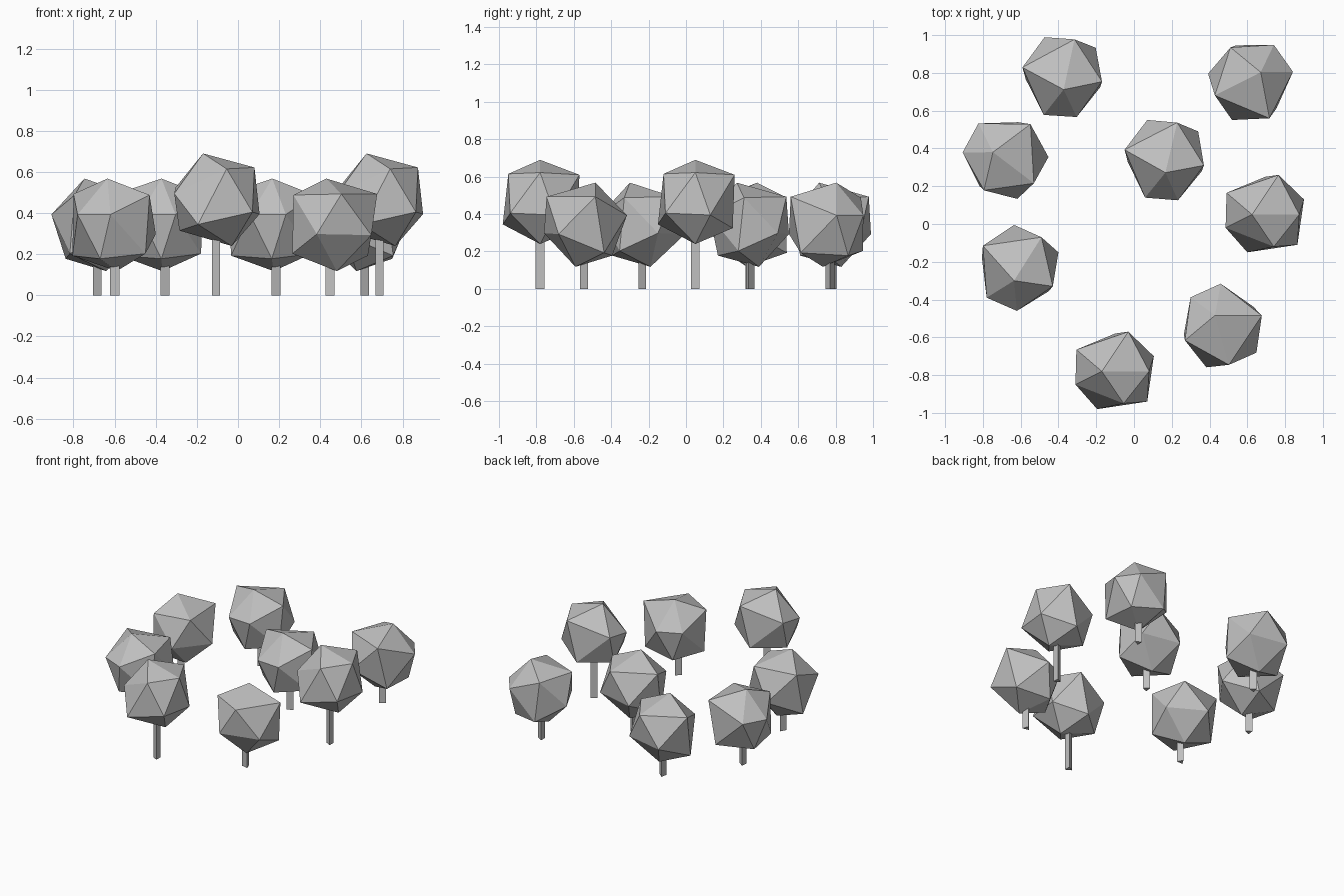
import bpy
import bmesh
from math import radians
from mathutils import Matrix, Vector

cube = bpy.data.objects.get("Cube")
if cube:
    bpy.data.objects.remove(cube, do_unlink=True)

# One flat grey for everything
grey = bpy.data.materials.new("light grey")
grey.use_nodes = True
colour = (0.53, 0.53, 0.53, 1.0)
grey.diffuse_color = colour
grey.node_tree.nodes["Principled BSDF"].inputs["Base Color"].default_value = colour

# Uneven twelve-cornered crowns: tip, upper ring, lower ring, underside
SHORT_CROWN = [
    (-.035, -.06, .225),
    (.11, .17, .15), (-.20, .125, .15), (-.18, -.15, .05), (-.02, -.22, .05), (.17, -.09, .145),
    (-.07, -.155, -.165), (.15, -.115, -.14), (.20, .09, -.045), (-.035, .235, -.05), (-.205, .06, -.15),
    (.01, .05, -.225),
]
TALL_CROWN = [
    (-.07, 0, .225),
    (.18, 0, .157), (.07, .21, .145), (-.205, .115, .058), (-.21, -.07, .03), (.045, -.17, .15),
    (-.185, .04, -.15), (-.095, -.2, -.12), (.17, -.16, -.06), (.205, .08, -.07), (0, .2, -.14),
    (.07, 0, -.225),
]


def add_object(name, bm, location, turn):
    bmesh.ops.recalc_face_normals(bm, faces=bm.faces)
    mesh = bpy.data.meshes.new(name)
    bm.to_mesh(mesh)
    bm.free()
    mesh.materials.append(grey)
    obj = bpy.data.objects.new(name, mesh)
    obj.location = location
    obj.rotation_euler.z = radians(turn)
    bpy.context.collection.objects.link(obj)


def add_tree(name, x, y, turn, corners, centre, trunk_turn):
    # Faceted crown
    bm = bmesh.new()
    for c in corners:
        bm.verts.new(Vector(c))
    bmesh.ops.convex_hull(bm, input=bm.verts)
    add_object(name + "_crown", bm, (x, y, centre), turn)
    # Three-sided trunk ending inside the crown
    bm = bmesh.new()
    bmesh.ops.create_cone(bm, cap_ends=True, segments=3, radius1=.027, radius2=.027, depth=centre,
                          matrix=Matrix.Rotation(radians(-90), 4, 'Z'))
    # Put one corner on +x before turning it
    tip = max(bm.verts, key=lambda v: v.co.x).co
    offset = Vector((tip.x, tip.y)).angle_signed(Vector((1, 0)))
    bmesh.ops.rotate(bm, verts=bm.verts, matrix=Matrix.Rotation(-offset, 3, 'Z'))
    add_object(name + "_trunk", bm, (x, y, centre / 2), turn + trunk_turn)


# Short trees: position and turn
for i, (x, y, turn) in enumerate([
    (-.36, .78, 20), (.61, .77, 149), (-.69, .34, -95),
    (.18, .34, 19), (-.60, -.24, 0), (.45, -.55, -132),
]):
    add_tree(f"short_tree_{i + 1}", x, y, turn, SHORT_CROWN, .343, 90)

# Tall trees
for i, (x, y) in enumerate([(.695, .05), (-.10, -.78)]):
    add_tree(f"tall_tree_{i + 1}", x, y, 0, TALL_CROWN, .465, 180)
